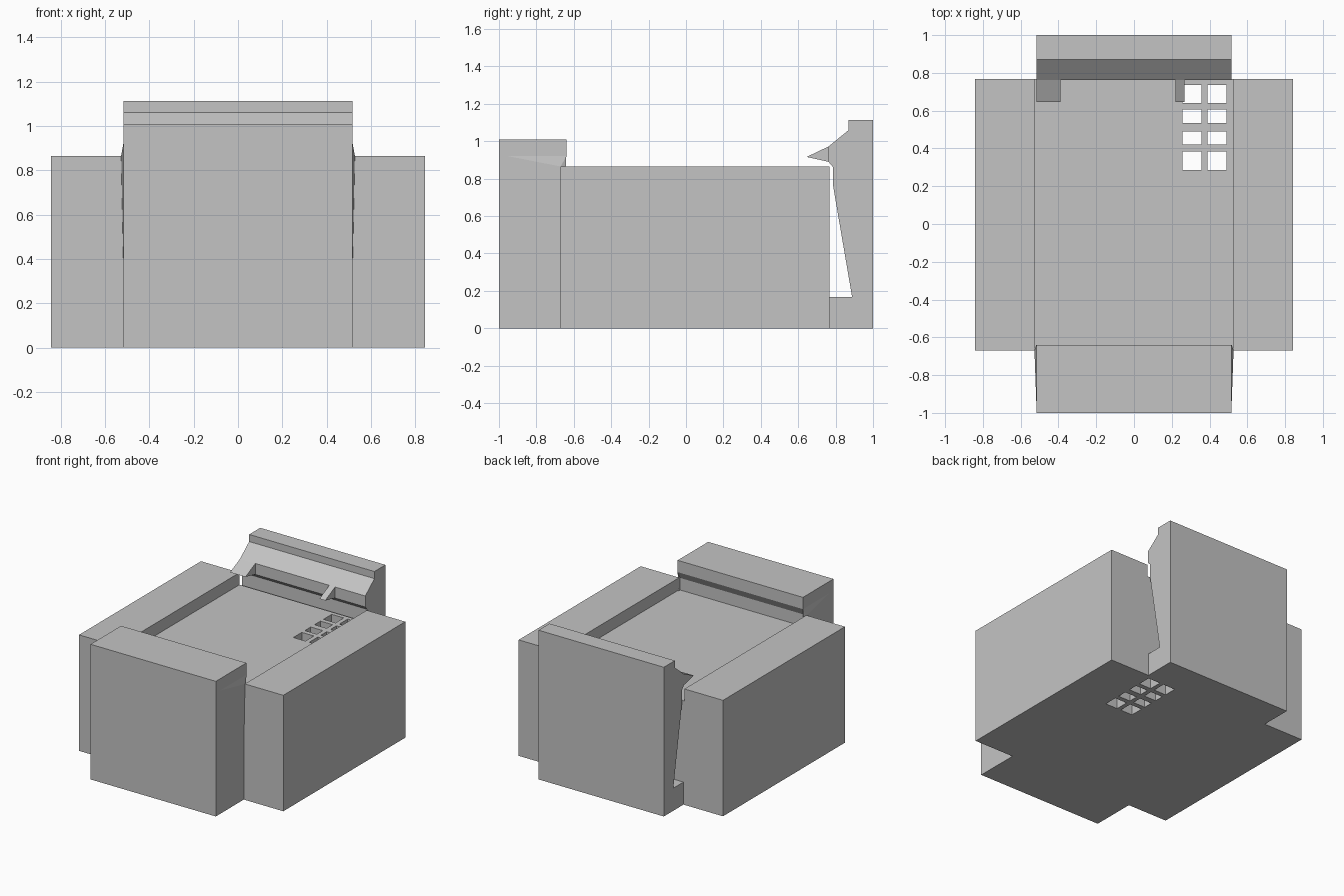
import bpy
import bmesh

cube = bpy.data.objects.get("Cube")
if cube:
    bpy.data.objects.remove(cube, do_unlink=True)

grey = bpy.data.materials.new("plain_grey")
grey.use_nodes = True
GREY = (0.55, 0.55, 0.55, 1)
grey.diffuse_color = GREY
grey.node_tree.nodes["Principled BSDF"].inputs["Base Color"].default_value = GREY

INNER, OUTER = 0.525, 0.843    # half widths of the tray and of the whole body
HALF = 0.517                   # half width of the end blocks
FRONT, BACK = -0.67, 0.768     # ends of the tray
FLOOR, RIM = 0.775, 0.865      # heights of tray floor and side walls


def finish(name, bm):
    bmesh.ops.recalc_face_normals(bm, faces=bm.faces[:])
    mesh = bpy.data.meshes.new(name)
    bm.to_mesh(mesh)
    bm.free()
    mesh.materials.append(grey)
    obj = bpy.data.objects.new(name, mesh)
    bpy.context.collection.objects.link(obj)
    return obj


def extrude(bm, faces, direction):
    new = bmesh.ops.extrude_face_region(bm, geom=faces, use_keep_orig=True)["geom"]
    verts = [v for v in new if isinstance(v, bmesh.types.BMVert)]
    bmesh.ops.translate(bm, verts=verts, vec=direction)


def side_profile(name, x0, x1, points):
    """Extrude a (y, z) outline along x."""
    bm = bmesh.new()
    face = bm.faces.new([bm.verts.new((x0, y, z)) for y, z in points])
    extrude(bm, [face], (x1 - x0, 0, 0))
    return finish(name, bm)


# Tray base: a grid of cells, leaving out the vent holes, raised to floor height
hole_x = [(0.257, 0.357), (0.389, 0.489)]
hole_y = [(0.285, 0.385), (0.42, 0.49), (0.535, 0.605), (0.64, 0.737)]
xs = [-INNER] + [x for pair in hole_x for x in pair] + [INNER]
ys = [FRONT] + [y for pair in hole_y for y in pair] + [BACK]
bm = bmesh.new()
grid = [[bm.verts.new((x, y, 0)) for y in ys] for x in xs]
cells = []
for i in range(len(xs) - 1):
    for j in range(len(ys) - 1):
        if i % 2 and j % 2:
            continue
        cells.append(bm.faces.new((grid[i][j], grid[i + 1][j],
                                   grid[i + 1][j + 1], grid[i][j + 1])))
extrude(bm, cells, (0, 0, FLOOR))
finish("tray_base", bm)

# Side walls
wall = [(FRONT, 0), (BACK, 0), (BACK, RIM), (FRONT, RIM)]
side_profile("left_wall", INNER, OUTER, wall)
side_profile("right_wall", -OUTER, -INNER, wall)

# Front block with an overhanging lip
side_profile("front_block", -HALF, HALF, [
    (-1, 0), (FRONT, 0), (FRONT, RIM), (-0.64, 0.92), (-0.64, 1.008), (-1, 1.008)])

# Thin flared cheeks where the front block meets the side walls
for name, s in (("left_cheek", 1), ("right_cheek", -1)):
    bm = bmesh.new()
    for x, y, z in ((HALF, -0.95, 0.92), (HALF + 0.01, FRONT, RIM),
                    (HALF, FRONT, 0.38), (HALF, -0.64, 0.92)):
        bm.verts.new((s * x, y, z))
    bmesh.ops.convex_hull(bm, input=bm.verts[:])
    finish(name, bm)

# Springy back latch arm, joined to the base at its foot
side_profile("back_latch", -HALF, HALF, [
    (BACK, 0), (1, 0), (1, 1.113), (0.87, 1.113), (0.87, 1.06),
    (0.762, 0.972), (0.762, 0.89), (0.785, 0.863), (0.785, 0.77),
    (0.888, 0.168), (BACK, 0.168)])

# Pointed catches on the latch
for name, x0, x1 in (("wide_catch", -HALF, -0.39), ("narrow_catch", 0.22, 0.268)):
    side_profile(name, x0, x1, [(0.762, 0.972), (0.645, 0.916), (0.762, 0.89)])
